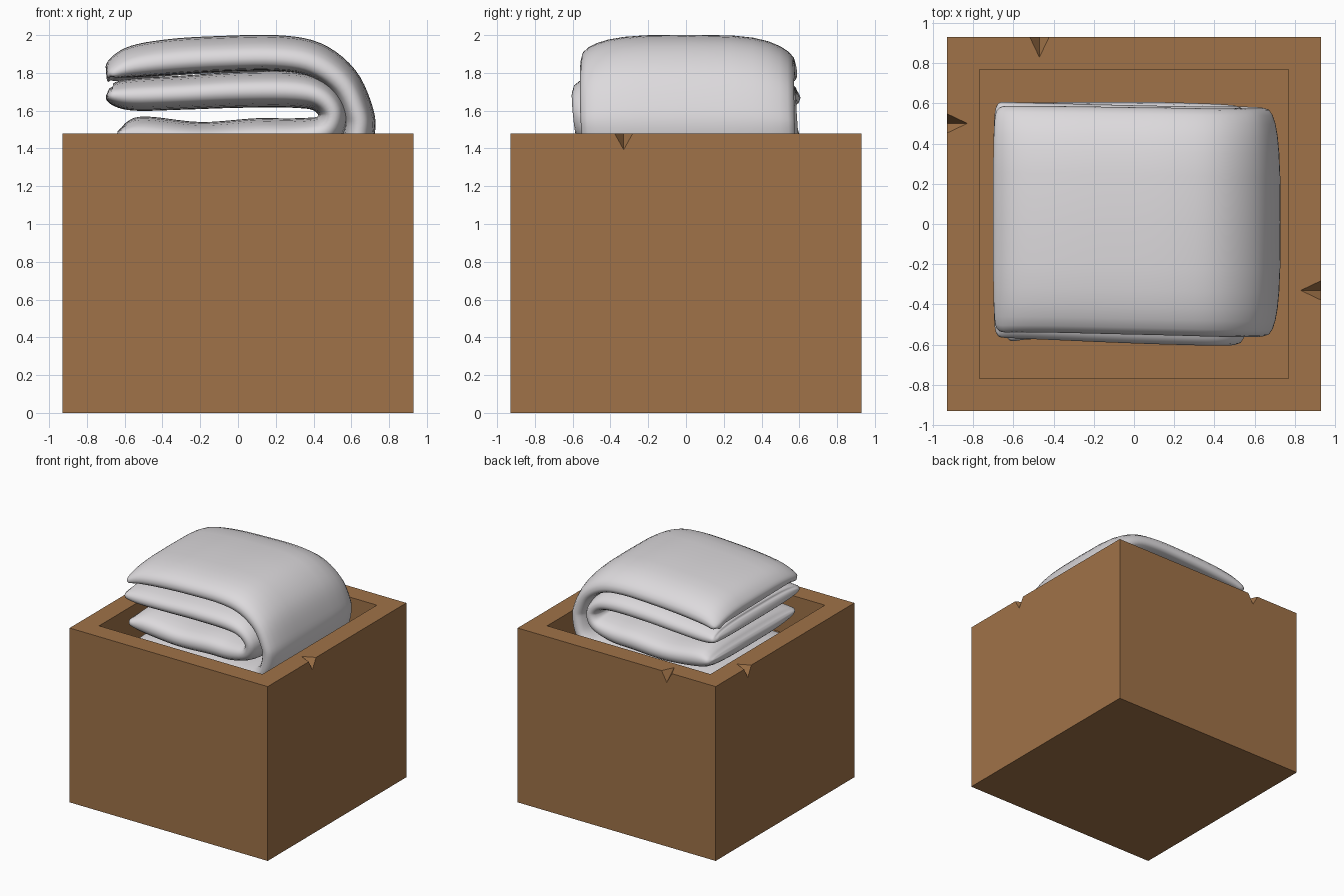
import bpy, bmesh, math
from mathutils import Vector, Matrix

if "Cube" in bpy.data.objects:
    bpy.data.objects.remove(bpy.data.objects["Cube"])


def material(name, rgb):
    m = bpy.data.materials.new(name)
    m.diffuse_color = (*rgb, 1)
    m.use_nodes = True
    m.node_tree.nodes["Principled BSDF"].inputs["Base Color"].default_value = m.diffuse_color
    return m


BROWN = material("cardboard_brown", (0.35, 0.17, 0.065))
GREY = material("cloth_light_grey", (0.72, 0.70, 0.72))


def add_object(name, bm, mat):
    bmesh.ops.recalc_face_normals(bm, faces=bm.faces[:])
    me = bpy.data.meshes.new(name)
    bm.to_mesh(me)
    bm.free()
    ob = bpy.data.objects.new(name, me)
    bpy.context.collection.objects.link(ob)
    me.materials.append(mat)
    return ob


# Box with an inset square well in the top
OUT, HOLE, TOP, FLOOR = 0.93, 0.70, 1.48, 1.14
bm = bmesh.new()
bmesh.ops.create_cube(bm, size=1, matrix=Matrix.Translation((0, 0, TOP / 2)) @ Matrix.Diagonal((2 * OUT, 2 * OUT, TOP, 1)))
top = max(bm.faces, key=lambda f: f.calc_center_median().z)
bmesh.ops.inset_region(bm, faces=[top], thickness=OUT - HOLE)
well = bmesh.ops.extrude_discrete_faces(bm, faces=[top])["faces"][0]
for v in well.verts:
    v.co.z = FLOOR
box = add_object("box", bm, BROWN)

# Small V-shaped dents on three top edges (angle of side, position along the edge)
bm = bmesh.new()
for angle, along in ((0, -0.33), (90, 0.47), (180, -0.50)):
    rot = Matrix.Rotation(math.radians(angle), 4, 'Z')
    shape = [(OUT + 0.05, along - 0.10, TOP + 0.05), (OUT + 0.05, along + 0.10, TOP + 0.05),
             (OUT + 0.05, along, TOP - 0.13), (OUT - 0.16, along, TOP + 0.05)]
    vs = [bm.verts.new(rot @ Vector(p)) for p in shape]
    for tri in ((0, 1, 2), (0, 3, 1), (1, 3, 2), (2, 3, 0)):
        bm.faces.new([vs[i] for i in tri])
cutter = add_object("dent_cutter", bm, BROWN)
cutter.hide_render = True
cutter.hide_viewport = True
mod = box.modifiers.new("dents", 'BOOLEAN')
mod.operation = 'DIFFERENCE'
mod.solver = 'EXACT'
mod.object = cutter
dg = bpy.context.evaluated_depsgraph_get()
dented = bpy.data.meshes.new_from_object(box.evaluated_get(dg))
box.modifiers.clear()
box.data = dented
bpy.data.objects.remove(cutter)


def spline(pts, steps=5):
    """Catmull-Rom through the points."""
    p = [Vector(q) for q in pts]
    p = [2 * p[0] - p[1]] + p + [2 * p[-1] - p[-2]]
    out = []
    for i in range(1, len(p) - 2):
        a, b, c, d = p[i - 1:i + 3]
        for k in range(steps):
            t = k / steps
            out.append(0.5 * (2 * b + (c - a) * t + (2 * a - 5 * b + 4 * c - d) * t * t
                              + (3 * b - a - 3 * c + d) * t ** 3))
    return out + [p[-2]]


def power(v, e):
    return math.copysign(abs(v) ** e, v)


def cloth_layer(name, path, y0, y1, ripple, phase, droop):
    """Sweep a flattened rounded section along (x, z, half thickness) points."""
    rows, N = spline(path), 28
    bm = bmesh.new()
    rings = []
    for i, r in enumerate(rows):
        a, b = rows[max(i - 1, 0)], rows[min(i + 1, len(rows) - 1)]
        tx, tz = b[0] - a[0], b[1] - a[1]
        ln = math.hypot(tx, tz) or 1
        nx, nz = -tz / ln, tx / ln
        f = i / (len(rows) - 1)
        end = min(f, 1 - f) * 12
        shrink = 0.05 * max(0, 1 - end) ** 2
        wob = ripple * math.sin(9 * f + phase)
        lo, hi = y0 + shrink + wob, y1 - shrink + wob * 0.6
        ring = []
        for k in range(N):
            t = 2 * math.pi * k / N
            u, n = power(math.cos(t), 0.6), power(math.sin(t), 0.75) * r[2]
            sag = droop * abs(u) ** 4 * (1.0 if u > 0 else 0.5) * max(0, nz)
            ring.append(bm.verts.new((r[0] + nx * n, (lo + hi) / 2 + u * (hi - lo) / 2,
                                      r[1] + nz * n - sag)))
        rings.append(ring)
    for p, q in zip(rings, rings[1:]):
        for k in range(N):
            bm.faces.new((p[k], p[(k + 1) % N], q[(k + 1) % N], q[k]))
    bm.faces.new(rings[0])
    bm.faces.new(rings[-1])
    ob = add_object(name, bm, GREY)
    for poly in ob.data.polygons:
        poly.use_smooth = True
    return ob


# Folded cloth: outer fold wraps over an inner fold, both opening to the left
cloth_layer("outer_fold", [
    (-0.69, 1.80, 0.015), (-0.655, 1.825, 0.055), (-0.55, 1.86, 0.085), (-0.35, 1.885, 0.095),
    (-0.1, 1.90, 0.095), (0.2, 1.905, 0.095), (0.4, 1.87, 0.095), (0.55, 1.76, 0.09),
    (0.63, 1.60, 0.085), (0.64, 1.49, 0.085), (0.59, 1.35, 0.085), (0.45, 1.26, 0.085),
    (0.1, 1.235, 0.09), (-0.45, 1.235, 0.09), (-0.62, 1.235, 0.06), (-0.66, 1.235, 0.015)],
    -0.55, 0.58, 0.012, 0.5, 0.06)

cloth_layer("inner_fold", [
    (-0.69, 1.70, 0.02), (-0.66, 1.69, 0.06), (-0.55, 1.685, 0.085), (-0.3, 1.695, 0.09),
    (0.0, 1.71, 0.095), (0.3, 1.71, 0.095), (0.44, 1.675, 0.085), (0.505, 1.585, 0.08),
    (0.46, 1.49, 0.09), (0.3, 1.45, 0.11), (0.1, 1.445, 0.115), (-0.2, 1.43, 0.11),
    (-0.5, 1.46, 0.11), (-0.60, 1.47, 0.07), (-0.64, 1.48, 0.015)],
    -0.585, 0.595, 0.02, 1.0, 0.02)
